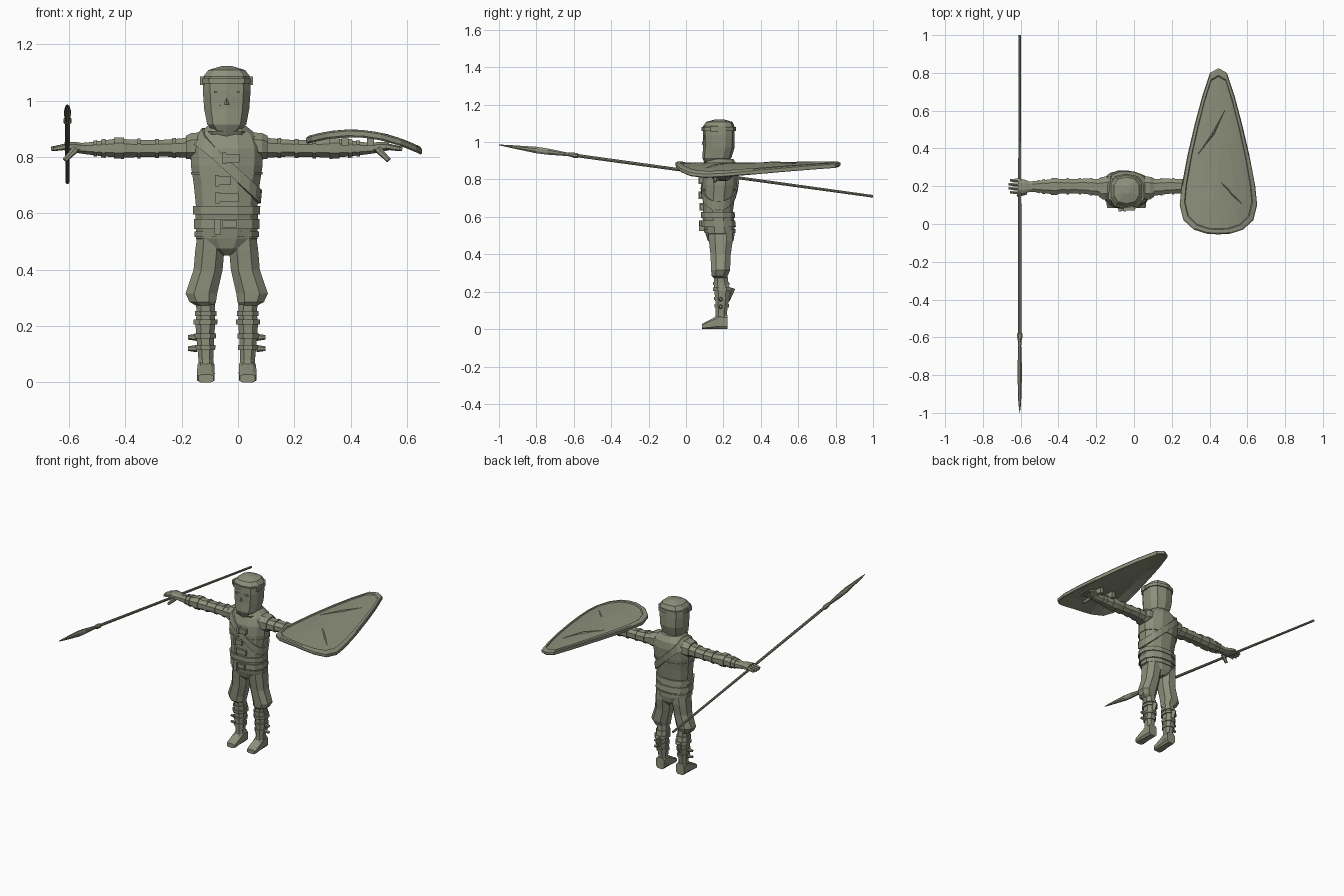
import bpy, bmesh, math
from mathutils import Vector

if "Cube" in bpy.data.objects:
    bpy.data.objects.remove(bpy.data.objects["Cube"])

MX = -0.04          # mirror plane of the body
CY = 0.18           # body centre in depth
mat = bpy.data.materials.new("olive grey")
mat.diffuse_color = (0.27, 0.28, 0.20, 1)
mat.use_nodes = True
mat.node_tree.nodes["Principled BSDF"].inputs["Base Color"].default_value = mat.diffuse_color


def finish(name, bm):
    bmesh.ops.recalc_face_normals(bm, faces=bm.faces[:])
    me = bpy.data.meshes.new(name)
    bm.to_mesh(me)
    bm.free()
    me.materials.append(mat)
    ob = bpy.data.objects.new(name, me)
    bpy.context.collection.objects.link(ob)
    return ob


def place(axis, t, a, b):
    return {'z': (a, b, t), 'x': (t, a, b), 'y': (a, t, b)}[axis]


def squash(c, p):
    return math.copysign(abs(c) ** p, c)


def loft_bm(rings, n=8, axis='z', p=0.85, flip=False):
    # rings: (position along axis, centre a, centre b, radius a, radius b)
    bm = bmesh.new()
    loops = []
    for t, a, b, ra, rb in rings:
        loop = []
        for i in range(n):
            w = 2 * math.pi * (i + 0.5) / n
            x, y, z = place(axis, t, a + ra * squash(math.cos(w), p), b + rb * squash(math.sin(w), p))
            loop.append(bm.verts.new((2 * MX - x if flip else x, y, z)))
        loops.append(loop)
    for lo, hi in zip(loops, loops[1:]):
        for i in range(n):
            bm.faces.new((lo[i], lo[(i + 1) % n], hi[(i + 1) % n], hi[i]))
    bm.faces.new(loops[0][::-1])
    bm.faces.new(loops[-1])
    return bm


def loft(name, rings, **kw):
    return finish(name, loft_bm(rings, **kw))


def section(rings, t):
    rings = sorted(rings)
    for lo, hi in zip(rings, rings[1:]):
        if lo[0] <= t <= hi[0]:
            f = (t - lo[0]) / (hi[0] - lo[0])
            return [l + (h - l) * f for l, h in zip(lo, hi)]
    return list(rings[0] if t < rings[0][0] else rings[-1])


def band(name, rings, t0, t1, grow, **kw):
    out = []
    for t, g in ((t0, -0.004), (t0, grow), (t1, grow), (t1, -0.004)):
        s = section(rings, t)
        out.append((t, s[1], s[2], s[3] + g, s[4] + g))
    loft(name, out, **kw)


def box(name, c, s, flip=False):
    loft(name, [(c[2] + d * s[2] / 2, c[0], c[1], s[0] * .7071, s[1] * .7071) for d in (-1, 1)],
         n=4, p=1, flip=flip)


def rod(name, a, b, r0, r1, n=6, flip=False):
    a, b = Vector(a), Vector(b)
    bm = bmesh.new()
    q = (b - a).to_track_quat('Z', 'Y').to_matrix().to_4x4()
    q.translation = (a + b) / 2
    bmesh.ops.create_cone(bm, cap_ends=True, segments=n, radius1=r0, radius2=r1, depth=(b - a).length, matrix=q)
    if flip:
        for v in bm.verts:
            v.co.x = 2 * MX - v.co.x
    return finish(name, bm)


# torso and hips
torso = [(.55, MX, .175, .113, .088), (.62, MX, .17, .112, .082), (.70, MX, .175, .12, .088),
         (.77, MX, .18, .131, .095), (.83, MX, .185, .132, .096), (.875, MX, .19, .115, .086),
         (.91, MX, .19, .07, .065)]
loft("torso", torso, n=12)
hips = [(.45, MX, .19, .012, .05), (.475, MX, .185, .075, .072), (.51, MX, .182, .112, .08),
        (.60, MX, .172, .114, .088)]
loft("hips", hips, n=12)
for nm, z0, z1, g, src in (("tunic_hem", .595, .625, .010, torso), ("belt", .545, .58, .007, torso),
                           ("lower_belt", .515, .535, .005, hips), ("chest_seam", .738, .746, .004, torso)):
    band(nm, src, z0, z1, g, n=12)
for i, (x, z, w) in enumerate(((-.022, .795, .055), (-.05, .715, .05), (-.035, .655, .075))):
    y = .083 if i < 2 else .088
    box(f"chest_clasp_{i}", (x, y, z), (w, .022, .03))
    box(f"chest_stud_{i}", (x - w / 2, y - .004, z), (.014, .024, .04))
box("belt_buckle", (-.072, .085, .553), (.022, .03, .055))
box("belt_clasp", (-.03, .082, .563), (.05, .02, .026))

# diagonal sash wrapped round the torso
bm = bmesh.new()
loops = []
N = 20
for i in range(N):
    w = 2 * math.pi * i / N
    z = .78
    for _ in range(12):
        s = section(torso, z)
        x = s[1] + (s[3] + .006) * squash(math.cos(w), .85)
        z = .5 * z + .5 * (.78 - .92 * (x + .05))
    loop = []
    for dz, g in ((-.024, -.008), (-.024, .007), (.024, .007), (.024, -.008)):
        s = section(torso, z + dz)
        loop.append(bm.verts.new((s[1] + (s[3] + g) * squash(math.cos(w), .85),
                                  s[2] + (s[4] + g) * squash(math.sin(w), .85), z + dz)))
    loops.append(loop)
for i in range(N):
    a, b = loops[i], loops[(i + 1) % N]
    for k in range(4):
        bm.faces.new((a[k], a[(k + 1) % 4], b[(k + 1) % 4], b[k]))
finish("sash", bm)

# scarf folds, head, hood
loft("scarf", [(.865, MX, .185, .085, .075), (.89, MX, .175, .082, .078), (.905, MX, .18, .07, .07)], n=10)
loft("scarf_upper_fold", [(.89, MX, .17, .05, .06), (.91, MX, .165, .067, .074), (.93, MX, .17, .06, .07)], n=10)
hood = [(.885, MX, .155, .042, .055), (.915, MX, .165, .072, .078), (.97, MX, .175, .083, .084),
        (1.035, MX, .175, .088, .085), (1.085, MX, .175, .086, .084), (1.108, MX, .178, .068, .07),
        (1.122, MX, .18, .02, .02)]
bm = loft_bm(hood, n=10, p=.75)
front = [f for f in bm.faces if f.normal.length and abs(f.calc_center_median().x - MX) < .062
         and f.calc_center_median().y < .15 and .91 < f.calc_center_median().z < 1.04]
bmesh.ops.recalc_face_normals(bm, faces=bm.faces[:])
bmesh.ops.inset_region(bm, faces=front, thickness=.012, depth=-.014, use_even_offset=True)
finish("hood", bm)
loft("face_mask", [(.905, MX, .15, .034, .05), (.935, MX, .15, .046, .058), (1.0, MX, .15, .054, .058),
                   (1.04, MX, .15, .056, .05)], n=8)
rod("nose", (MX, .096, .985), (MX, .104, 1.03), .013, .006, n=4)
band("headband", hood, 1.06, 1.08, .007, n=10, p=.75)
for s in (False, True):
    box("brow", (MX + .027, .099, 1.03), (.036, .014, .008), flip=s)
    box("eye", (MX + .026, .098, 1.018), (.024, .008, .007), flip=s)
    box("headband_knot", (MX + .086, .15, 1.07), (.016, .04, .03), flip=s)

# limbs, mirrored across the body
leg = [(.27, .035, .185, .03, .036), (.285, .045, .18, .05, .046), (.315, .05, .185, .06, .054),
       (.40, .026, .185, .055, .058), (.47, .02, .186, .055, .068), (.52, .018, .184, .05, .07)]
boot = [(.03, .032, .185, .032, .036), (.08, .034, .188, .028, .032), (.15, .036, .192, .033, .038),
        (.215, .036, .194, .038, .046), (.24, .034, .188, .035, .04), (.29, .036, .185, .036, .04)]
arm = [(.06, .19, .835, .05, .045), (.12, .195, .832, .047, .036), (.18, .2, .831, .043, .032),
       (.24, .2, .83, .04, .032), (.31, .2, .83, .042, .034), (.34, .198, .832, .045, .037),
       (.40, .198, .83, .036, .03), (.46, .198, .83, .03, .022), (.50, .195, .832, .03, .018)]
for s in (False, True):
    side = "right" if s else "left"
    loft(side + "_trouser", leg, n=8, flip=s)
    loft(side + "_boot", boot, n=8, flip=s)
    foot = [(.086, .034, .014, .028, .014), (.10, .034, .018, .032, .018), (.145, .034, .03, .032, .03),
            (.175, .033, .04, .031, .04), (.222, .033, .038, .03, .038)]
    loft(side + "_foot", foot, n=8, axis='y', p=.5, flip=s)
    for i, (z, g) in enumerate(((.115, .006), (.155, .006), (.205, .008), (.235, .006))):
        band(f"{side}_boot_strap_{i}", boot, z, z + .018, g, n=8, flip=s)
    for z in (.12, .16):
        rod(side + "_strap_buckle", (.065, .185, z), (.098, .185, z), .013, .008, flip=s)
    rod(side + "_calf_flap", (.036, .225, .15), (.036, .246, .22), .008, .018, n=4, flip=s)
    loft(side + "_arm", arm, n=8, axis='x', flip=s)
    loft(side + "_shoulder_cap", [(.05, .19, .84, .066, .05), (.085, .19, .838, .064, .05),
                                  (.105, .193, .834, .053, .044)], n=8, axis='x', flip=s)
    for i, (x, w, g) in enumerate(((.14, .012, .004), (.20, .014, .004), (.265, .012, .005),
                                   (.325, .035, .005), (.39, .016, .005), (.42, .012, .004))):
        band(f"{side}_arm_band_{i}", arm, x, x + w, g, n=8, axis='x', flip=s)
    # hand with fingers and thumb
    loft(side + "_palm", [(.47, .197, .832, .028, .018), (.50, .198, .836, .04, .019),
                          (.535, .2, .838, .044, .016)], n=8, axis='x', flip=s)
    for i in range(4):
        y = .168 + .021 * i
        tip = .575 + (.008 if i in (1, 2) else 0)
        rod(side + "_finger", (.52, y, .838), (tip, y, .828), .012, .008, flip=s)
    rod(side + "_thumb", (.495, .165, .828), (.535, .152, .788), .013, .009, flip=s)

# teardrop shield, arched across its width
outline = [(0, .825), (.045, .80), (.085, .68), (.125, .53), (.165, .36), (.195, .20), (.205, .10),
           (.185, .02), (.13, -.03), (.06, -.052), (0, -.055)]
outline += [(-x, y) for x, y in outline[-2:0:-1]]


def shield_z(x):
    return .888 - 1.0 * (x - .40) ** 2


def shield_shell(name, scales, lift):
    bm = bmesh.new()
    loops = []
    for k, h in zip(scales, lift):
        row = []
        for x, y in outline:
            px, py = .447 + x * k, .30 + (y - .30) * (1 - (1 - k) * .6 if k > .85 else k)
            row.append(bm.verts.new((px, py, shield_z(px) + h)))
        loops.append(row)
    m = len(outline)
    for a, b in zip(loops, loops[1:]):
        for i in range(m):
            bm.faces.new((a[i], a[(i + 1) % m], b[(i + 1) % m], b[i]))
    for row, h in ((loops[0], lift[0]), (loops[-1], lift[-1])):
        c = bm.verts.new((.447, .30, shield_z(.447) + h))
        for i in range(m):
            bm.faces.new((row[i], row[(i + 1) % m], c))
    finish(name, bm)


shield_shell("shield", (.4, .7, .88, .98, 1, 1, .97, .88, .86, .7, .4),
             (-.008, -.008, -.016, -.018, -.012, .004, .009, .009, .003, .003, .003))
for (x0, y0), (x1, y1) in (((.34, .37), (.48, .60)), ((.46, .22), (.58, .10))):
    mid = ((x0 + x1) / 2 + .008, (y0 + y1) / 2 - .008)
    p0, pm, p1 = [(x, y, shield_z(x) + .003) for x, y in ((x0, y0), mid, (x1, y1))]
    rod("shield_scratch", p0, pm, .001, .007, n=4)
    rod("shield_scratch", pm, p1, .007, .001, n=4)
for x in (.38, .47):
    box("shield_arm_strap", (x, .2, .858), (.025, .11, .04))

# spear through the right hand
def on_spear(y):
    return (-.605, y, .8475 - .1375 * y)


rod("spear_shaft", on_spear(-.64), on_spear(1.0), .009, .007, n=8)
head = [(-1.0, .001, .002), (-.95, .008, .007), (-.80, .013, .019), (-.74, .012, .018),
        (-.63, .008, .010), (-.60, .015, .015), (-.58, .015, .015), (-.575, .009, .009)]
loft("spear_head", [(y, -.605, on_spear(y)[2], a, b) for y, a, b in head], n=8, axis='y', p=1)
